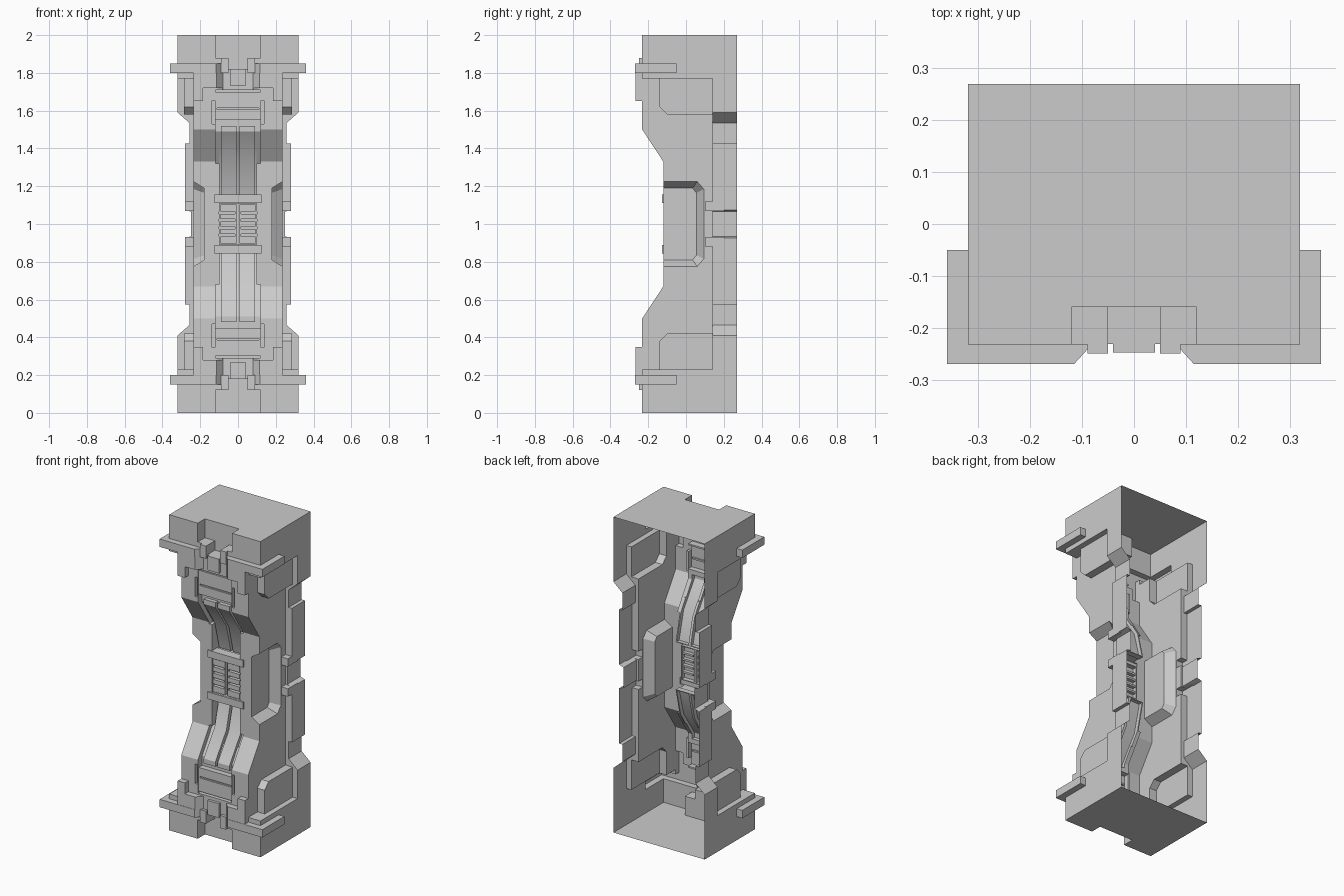
import bpy, bmesh, math

cube = bpy.data.objects.get("Cube")
if cube:
    bpy.data.objects.remove(cube, do_unlink=True)

grey = bpy.data.materials.new("plain_grey")
grey.use_nodes = True
COLOR = (0.6, 0.6, 0.6, 1)
grey.diffuse_color = COLOR
grey.node_tree.nodes["Principled BSDF"].inputs["Base Color"].default_value = COLOR


def loft(name, ring_a, ring_b):
    """Closed solid between two rings of equal length."""
    bm = bmesh.new()
    a = [bm.verts.new(p) for p in ring_a]
    b = [bm.verts.new(p) for p in ring_b]
    n = len(a)
    bm.faces.new(a)
    bm.faces.new(b)
    for i in range(n):
        j = (i + 1) % n
        bm.faces.new((a[i], a[j], b[j], b[i]))
    bmesh.ops.recalc_face_normals(bm, faces=bm.faces)
    mesh = bpy.data.meshes.new(name)
    bm.to_mesh(mesh)
    bm.free()
    mesh.materials.append(grey)
    obj = bpy.data.objects.new(name, mesh)
    bpy.context.collection.objects.link(obj)
    return obj


def side_prism(name, yz, x0, x1):
    return loft(name, [(x0, y, z) for y, z in yz], [(x1, y, z) for y, z in yz])


def front_prism(name, xz, y0, y1):
    return loft(name, [(x, y0, z) for x, z in xz], [(x, y1, z) for x, z in xz])


def flip(points):
    """Mirror a profile about the middle height."""
    return [(a, 2 - z) for a, z in points]


def both(points):
    """Complete a half profile with its mirror below."""
    return points + flip(points)[::-1]


def box(name, x0, x1, y0, y1, z0, z1):
    return side_prism(name, [(y0, z0), (y1, z0), (y1, z1), (y0, z1)], x0, x1)


def merge(target, tool, operation):
    mod = target.modifiers.new("join", "BOOLEAN")
    mod.operation = operation
    mod.solver = "EXACT"
    mod.object = tool
    deps = bpy.context.evaluated_depsgraph_get()
    mesh = bpy.data.meshes.new_from_object(target.evaluated_get(deps))
    target.modifiers.clear()
    target.data = mesh
    bpy.data.objects.remove(tool, do_unlink=True)


def add(tool):
    merge(shell, tool, "UNION")


def cut(tool):
    merge(shell, tool, "DIFFERENCE")


BACK = 0.27

# Main column with its waisted front
waist = both([(BACK, 1.85), (-0.232, 1.85), (-0.232, 1.5), (-0.12, 1.33)])
shell = side_prism("pillar_shell", waist, -0.235, 0.235)

# Rear ribs with notches
half = [(0.32, 1.9), (0.32, 1.59), (0.257, 1.535), (0.257, 1.425), (0.28, 1.425), (0.28, 1.075),
        (0.248, 1.065)]
right = both(half)
add(front_prism("rear_rib", right + [(-x, z) for x, z in right[::-1]], 0.14, BACK))

# Middle rib tabs
for s in (1, -1):
    for z0, z1 in ((1.07, 1.12), (0.88, 0.93)):
        add(box("rib_tab", s * 0.2, s * 0.28, 0.1, 0.2, z0, z1))

# Sloped pockets in the side walls
outer = both([(-0.3, 1.225), (0.06, 1.225), (0.095, 1.185)])
inner = both([(-0.3, 1.19), (0.035, 1.19), (0.055, 1.165)])
for s in (1, -1):
    cut(loft("side_pocket", [(s * 0.236, y, z) for y, z in outer],
             [(s * 0.18, y, z) for y, z in inner]))


def span(name, x0, x1, y0, y1, z0, z1, low):
    return box(name, x0, x1, y0, y1, *((2 - z1, 2 - z0) if low else (z0, z1)))


for low in (False, True):
    turn = flip if low else list

    # End block, flange, collar and side pads
    add(span("end_block", -0.32, 0.32, -0.232, BACK, 1.77, 2, low))
    add(span("flange", -0.36, 0.36, -0.27, -0.05, 1.80, 1.85, low))
    collar = [(0.235, 1.82), (0.235, 1.65), (0.185, 1.65), (0.185, 1.72)]
    collar += [(-x, z) for x, z in collar[::-1]]
    add(front_prism("collar", turn(collar), -0.268, -0.2))
    pad = [(-0.14, 1.79), (-0.14, 1.62), (-0.10, 1.58), (0.15, 1.58), (0.15, 1.79)]
    add(side_prism("side_pad", turn(pad), -0.285, 0.285))

    # Stepped notch in the end block
    notch = [(0.12, 2.1), (0.12, 1.88), (0.05, 1.88), (0.05, 1.82)]
    notch += [(-x, z) for x, z in notch[::-1]]
    cut(front_prism("end_notch", turn(notch), -0.4, -0.16))

    # Tapered gap in the flange, with a tongue in its middle
    z0, z1 = (0.14, 0.29) if low else (1.71, 1.86)
    gap = [(-0.12, -0.275), (0.12, -0.275), (0.08, -0.231), (-0.08, -0.231)]
    cut(loft("flange_gap", [(x, y, z0) for x, y in gap], [(x, y, z1) for x, y in gap]))
    add(span("tongue", -0.04, 0.04, -0.248, -0.2, 1.73, 1.82, low))
    for s in (1, -1):
        add(span("flange_step", s * 0.05, s * 0.09, -0.25, -0.2, 1.80, 1.88, low))

    # Front channel, wide at the top and narrow toward the waist
    wide = [(-0.3, 1.71), (-0.19, 1.71), (-0.19, 1.49), (-0.08, 1.32), (-0.3, 1.32)]
    cut(side_prism("wide_channel", turn(wide), -0.118, 0.118))
    narrow = [(-0.3, 1.4), (-0.125, 1.4), (-0.075, 1.32), (-0.035, 1.15), (-0.3, 1.15)]
    cut(side_prism("narrow_channel", turn(narrow), -0.097, 0.097))

    # Paired strips running down the channel
    strip = [(-0.215, 1.52), (-0.215, 1.49), (-0.105, 1.33), (-0.06, 1.155),
             (-0.02, 1.155), (-0.06, 1.33), (-0.17, 1.5), (-0.17, 1.52)]
    for s in (1, -1):
        add(side_prism("strip", turn(strip), s * 0.008, s * 0.09))

    # Cover plate above the strips, with a groove and slots beside it
    add(span("cover_plate", -0.119, 0.119, -0.225, -0.17, 1.55, 1.70, low))
    cut(span("cover_groove", -0.11, 0.11, -0.3, -0.215, 1.605, 1.615, low))
    for s in (1, -1):
        cut(span("cover_slot", s * 0.121, s * 0.138, -0.3, -0.2, 1.53, 1.655, low))

    # Bracket at the waist
    add(span("bracket", -0.125, 0.125, -0.128, -0.07, 1.11, 1.155, low))

# Slatted grille between the brackets
cut(box("grille_recess", -0.097, 0.097, -0.3, -0.09, 0.891, 1.109))
for s in (1, -1):
    add(box("grille_panel", s * 0.008, s * 0.092, -0.118, -0.08, 0.896, 1.104))
    for i in range(4):
        z = 0.94 + 0.04 * i
        cut(box("grille_slot", s * 0.016, s * 0.1, -0.3, -0.095, z - 0.006, z + 0.006))

# Open the back so the column is a hollow shell
bm = bmesh.new()
bm.from_mesh(shell.data)
back = [f for f in bm.faces if all(v.co.y > BACK - 0.001 for v in f.verts)]
bmesh.ops.delete(bm, geom=back, context="FACES")
bm.to_mesh(shell.data)
bm.free()

bpy.context.view_layer.objects.active = shell
shell.select_set(True)
bpy.ops.object.shade_smooth_by_angle(angle=math.radians(25))
